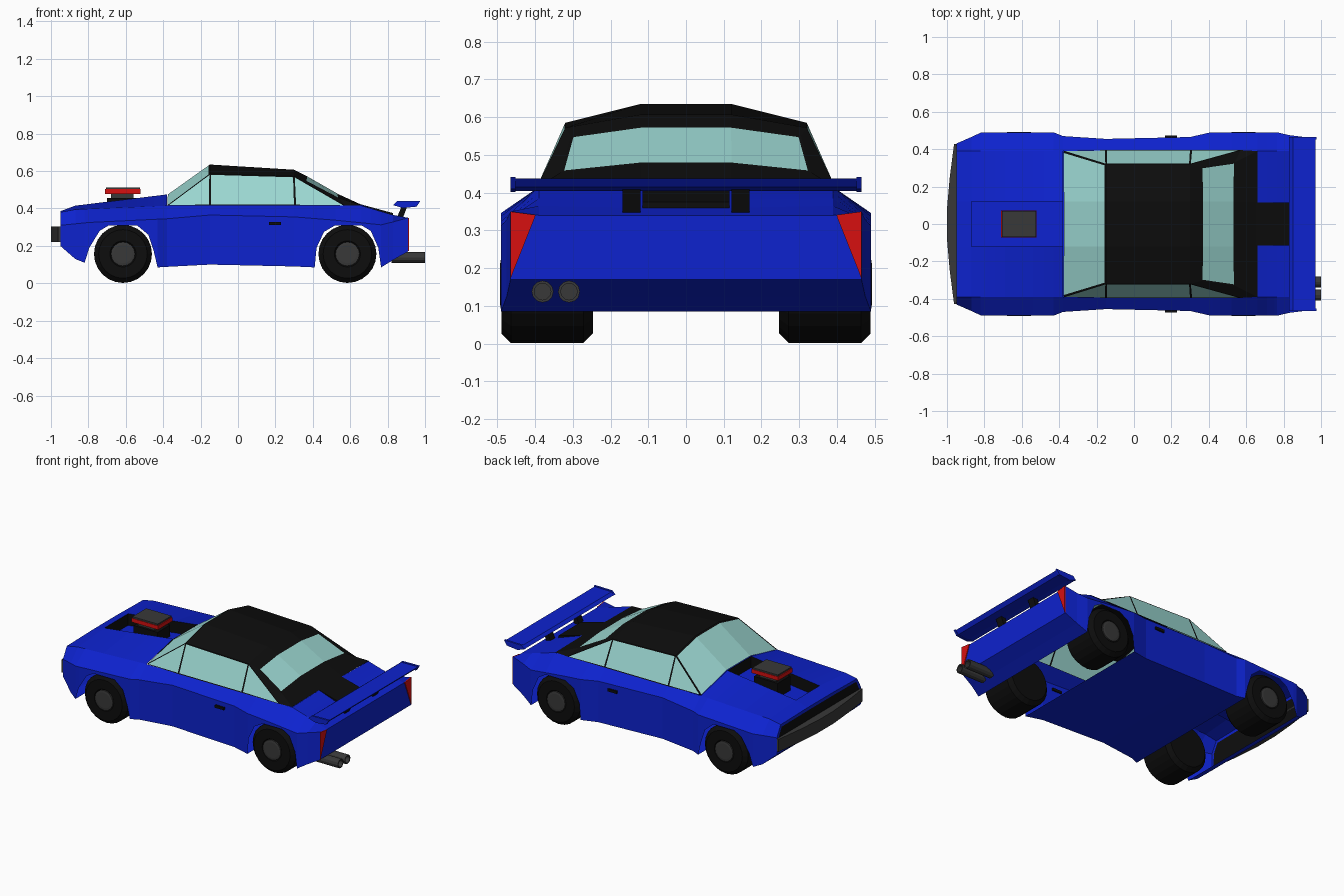
import bpy, bmesh, math
from mathutils import Matrix, Vector

cube = bpy.data.objects.get("Cube")
if cube:
    bpy.data.objects.remove(cube, do_unlink=True)


def material(name, rgb):
    m = bpy.data.materials.new(name)
    m.use_nodes = True
    m.diffuse_color = (*rgb, 1)
    m.node_tree.nodes["Principled BSDF"].inputs["Base Color"].default_value = (*rgb, 1)
    return m


BLUE = material("blue_paint", (.004, .016, .62))
BLACK = material("black_trim", (.004, .004, .004))
GREY = material("dark_grey", (.04, .04, .04))
GLASS = material("pale_glass", (.33, .68, .64))
RED = material("red", (.68, .005, .005))


def finish(name, bm, *mats):
    me = bpy.data.meshes.new(name)
    bm.to_mesh(me)
    bm.free()
    for m in mats:
        me.materials.append(m)
    ob = bpy.data.objects.new(name, me)
    bpy.context.collection.objects.link(ob)
    return ob


def prism(name, outline, axis, lo, hi, mat):
    """Extrude a 2D outline along the x, y or z axis."""
    def place(p, d):
        v = list(p)
        v.insert("xyz".index(axis), d)
        return v
    bm = bmesh.new()
    face = bm.faces.new([bm.verts.new(place(p, lo)) for p in outline])
    out = bmesh.ops.extrude_face_region(bm, geom=[face])
    step = Vector(place((0, 0), hi - lo))
    bmesh.ops.translate(bm, vec=step, verts=[v for v in out["geom"] if isinstance(v, bmesh.types.BMVert)])
    if face.is_valid and len(face.edges[0].link_faces) < 2:
        bm.faces.new([v for v in face.verts])
    bmesh.ops.recalc_face_normals(bm, faces=bm.faces)
    return finish(name, bm, mat)


def box(name, x0, x1, y0, y1, z0, z1, mat):
    return prism(name, [(x0, y0), (x1, y0), (x1, y1), (x0, y1)], "z", z0, z1, mat)


def lathe(name, profile, turn, loc, mat, sides=24):
    """Spin (radius, height) points about z, then turn and place the result."""
    bm = bmesh.new()
    vs = [bm.verts.new((r, 0, h)) for r, h in profile]
    es = [bm.edges.new(p) for p in zip(vs, vs[1:])]
    bmesh.ops.spin(bm, geom=vs + es, cent=(0, 0, 0), axis=(0, 0, 1),
                   angle=math.tau, steps=sides, use_duplicate=False)
    bmesh.ops.remove_doubles(bm, verts=bm.verts, dist=.0005)
    bmesh.ops.recalc_face_normals(bm, faces=bm.faces)
    bm.transform(Matrix.Translation(loc) @ turn)
    return finish(name, bm, mat)


def curve(points):
    """Piecewise linear height along the length of the car."""
    def f(x):
        for (a, p), (b, q) in zip(points, points[1:]):
            if x <= b:
                return p + (q - p) * (x - a) / (b - a)
        return points[-1][1]
    return f


hood = curve([(-.95, .385), (-.87, .415), (-.38, .475), (.66, .42), (.83, .36), (.91, .34)])
edge = curve([(-.95, .38), (-.87, .395), (-.38, .415), (.66, .415), (.83, .365), (.91, .34)])
crease = curve([(-.95, .31), (-.8, .325), (-.38, .345), (-.15, .365), (.3, .355),
                (.55, .335), (.77, .312), (.91, .35)])

# Body shell: x, half width, lower edge, and whether it lies in a wheel arch
stations = [
    (-.95, .43, .20, 0), (-.87, .465, .13, 0), (-.82, .488, .11, 0),
    (-.795, .49, .19, 1), (-.74, .49, .28, 1), (-.69, .49, .31, 1),
    (-.54, .49, .31, 1), (-.48, .49, .26, 1), (-.45, .49, .17, 1),
    (-.43, .49, .085, 0), (-.38, .47, .088, 0), (-.15, .455, .1, 0),
    (.3, .465, .09, 0), (.41, .49, .085, 0),
    (.42, .49, .19, 1), (.46, .49, .275, 1), (.52, .49, .31, 1),
    (.66, .49, .31, 1), (.71, .49, .28, 1), (.75, .49, .19, 1),
    (.765, .49, .085, 0), (.83, .475, .125, 0), (.91, .465, .17, 0)]
bm = bmesh.new()
rings = []
for x, w, low, arch in stations:
    half = [(w, low), (w, crease(x)), (.39, edge(x)), (.12, hood(x))]
    ring = half + [(-y, z) for y, z in reversed(half)]
    rings.append([bm.verts.new((x, y, z)) for y, z in ring])
for i, (a, b) in enumerate(zip(rings, rings[1:])):
    x0, x1 = stations[i][0], stations[i + 1][0]
    for k in range(7):
        cabin_gap = 2 <= k <= 4 and -.39 < x0 < .65
        engine_gap = k == 3 and -.88 < x0 < -.39
        if not (cabin_gap or engine_gap):
            bm.faces.new((a[k], a[k + 1], b[k + 1], b[k]))
    if not (stations[i][3] or stations[i + 1][3]):
        bm.faces.new((a[7], a[0], b[0], b[7]))
nose = bm.faces.new(rings[0])
bm.faces.new(rings[-1])
bmesh.ops.recalc_face_normals(bm, faces=bm.faces)
bmesh.ops.inset_individual(bm, faces=[nose], thickness=.02)
nose.material_index = 1
finish("body", bm, BLUE, BLACK)

# Engine bay sunk into the hood
bm = bmesh.new()
bay = []
for x in (-.87, -.38):
    for y in (-.12, .12):
        bay.append([bm.verts.new((x, y, hood(x) - d)) for d in (0, .075)])
loop = [bay[0], bay[1], bay[3], bay[2]]
for p, q in zip(loop, loop[1:] + loop[:1]):
    bm.faces.new((p[0], q[0], q[1], p[1])).material_index = 1
bm.faces.new([p[1] for p in loop])
bmesh.ops.recalc_face_normals(bm, faces=bm.faces)
bmesh.ops.reverse_faces(bm, faces=[f for f in bm.faces if bm.faces[-1].normal.z < 0])
finish("engine_bay", bm, BLUE, BLACK)
box("engine_block", -.7, -.53, -.065, .065, .35, .455, BLACK)
box("intake_neck", -.68, -.56, -.05, .05, .45, .482, GREY)
box("intake_band", -.71, -.52, -.073, .073, .478, .503, RED)
box("intake_lid", -.705, -.525, -.07, .07, .503, .513, GREY)

# Cabin: cross rows of x, edge y, edge z, middle z
bm = bmesh.new()
rows = []
for x, y, ze, zm in [(-.375, .39, .417, .475), (-.15, .32, .585, .635), (.3, .32, .572, .607),
                     (.36, .305, .55, .577), (.54, .33, .455, .475), (.66, .39, .417, .42)]:
    rows.append([bm.verts.new(p) for p in ((x, y, ze), (x, .12, zm), (x, -.12, zm), (x, -y, ze))])
panels = [[bm.faces.new((a[k], a[k + 1], b[k + 1], b[k])) for k in range(3)]
          for a, b in zip(rows, rows[1:])]
side_glass = []
for side, col in ((1, 0), (-1, 3)):
    r = [row[col] for row in rows]
    b1, b2, b3 = [bm.verts.new((x, side * .395, .415)) for x in (-.15, .305, .57)]
    side_glass += [bm.faces.new(f) for f in ((r[0], r[1], b1), (b1, r[1], r[2], b2), (b2, r[2], b3))]
    for f in ((b3, r[2], r[3]), (b3, r[3], r[4]), (b3, r[4], r[5])):
        bm.faces.new(f)
bmesh.ops.recalc_face_normals(bm, faces=bm.faces)
bmesh.ops.inset_individual(bm, faces=side_glass, thickness=.008)
for screen in (panels[0], panels[3]):
    bmesh.ops.inset_region(bm, faces=screen, thickness=.01)
for f in side_glass + panels[0] + panels[3]:
    f.material_index = 1
finish("cabin", bm, BLACK, GLASS)

# Black vent on the rear deck
prism("deck_vent", [(.62, .432), (.83, .375), (.83, .342), (.62, .38)], "y", -.115, .115, BLACK)

# Rear wing with end plates and struts
prism("wing", [(.83, .42), (.85, .435), (.97, .437), (.95, .415), (.88, .405)], "y", -.455, .455, BLUE)
for s, tag in ((1, "left"), (-1, "right")):
    lo, hi = sorted((s * .452, s * .465))
    prism("wing_end_" + tag, [(.83, .418), (.85, .439), (.975, .441), (.955, .41), (.88, .402)],
          "y", lo, hi, BLUE)
    lo, hi = sorted((s * .12, s * .168))
    prism("wing_strut_" + tag, [(.85, .352), (.88, .345), (.905, .412), (.875, .412)], "y", lo, hi, BLACK)
    # Tail lights and door handles
    prism("tail_light_" + tag, [(s * .465, .35), (s * .398, .341), (s * .465, .172)], "x", .908, .915, RED)
    lo, hi = sorted((s * .455, s * .474))
    box("door_handle_" + tag, .165, .23, lo, hi, .312, .328, BLACK)

# Curved front bumper
front = [(-.95, .428), (-.962, .428), (-.985, .25), (-1, .08)]
prism("front_bumper", front + [(x, -y) for x, y in reversed(front)], "z", .222, .303, GREY)

# Wheels
tyre = [(0, -.12), (.13, -.12), (.155, -.095), (.155, .097), (.13, .122), (.07, .122), (.06, .112), (0, .112)]
hub = [(0, .09), (.064, .09), (.064, .124), (.05, .126), (0, .126)]
for x, end in ((-.615, "front"), (.585, "rear")):
    for s, tag in ((1, "left"), (-1, "right")):
        turn = Matrix.Rotation(-s * math.pi / 2, 4, "X")
        spot = (x, s * .367, .157)
        lathe(f"{end}_tyre_{tag}", tyre, turn, spot, BLACK)
        lathe(f"{end}_hub_{tag}", hub, turn, spot, GREY, 16)

# Twin exhaust pipes on one side
pipe = [(0, 0), (.029, 0), (.029, .18), (.022, .18), (.022, .13), (0, .13)]
for i, y in enumerate((-.38, -.31)):
    lathe(f"exhaust_pipe_{i + 1}", pipe, Matrix.Rotation(math.pi / 2, 4, "Y"), (.82, y, .138), GREY, 12)
